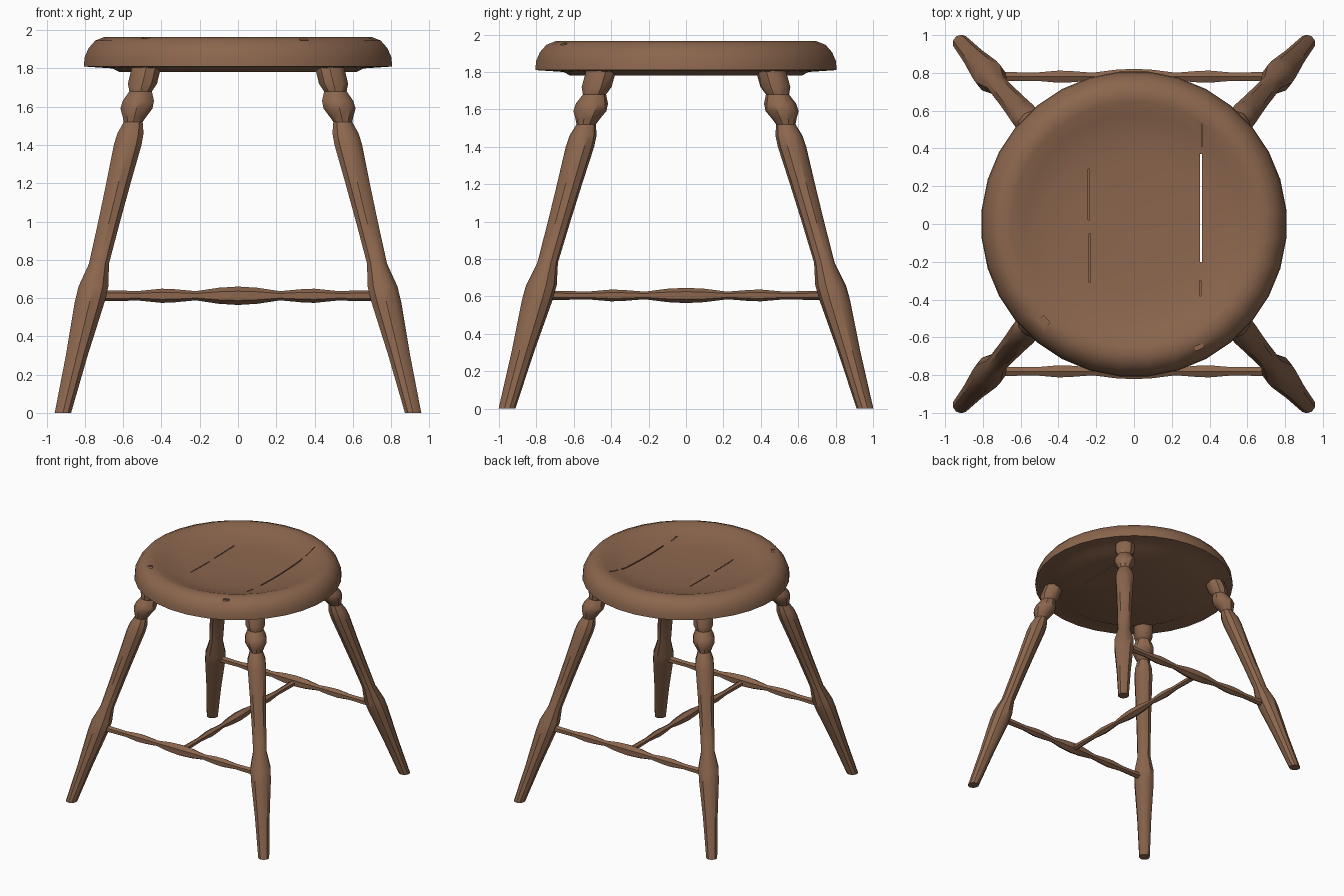
import bpy, bmesh
from math import cos, sin, pi, radians
from mathutils import Vector

old = bpy.data.objects.get("Cube")
if old:
    bpy.data.objects.remove(old, do_unlink=True)

wood = bpy.data.materials.new("brown wood")
wood.use_nodes = True
wood.diffuse_color = (0.26, 0.133, 0.075, 1)
wood.node_tree.nodes["Principled BSDF"].inputs["Base Color"].default_value = wood.diffuse_color


def finish(name, bm, angle=35):
    bmesh.ops.recalc_face_normals(bm, faces=bm.faces)
    mesh = bpy.data.meshes.new(name)
    bm.to_mesh(mesh)
    bm.free()
    mesh.materials.append(wood)
    obj = bpy.data.objects.new(name, mesh)
    bpy.context.collection.objects.link(obj)
    smooth(obj, angle)
    return obj


def smooth(obj, angle):
    bpy.ops.object.select_all(action="DESELECT")
    obj.select_set(True)
    bpy.context.view_layer.objects.active = obj
    bpy.ops.object.shade_smooth_by_angle(angle=radians(angle))


def turned(name, rings, u, v, sides, angle=35):
    """Skin a row of (centre, radius) rings lying in the plane of u and v."""
    bm = bmesh.new()
    loops = []
    for centre, radius in rings:
        loop = []
        for i in range(sides):
            a = 2 * pi * (i + 0.5) / sides
            loop.append(bm.verts.new(Vector(centre) + radius * (cos(a) * u + sin(a) * v)))
        loops.append(loop)
    for low, high in zip(loops, loops[1:]):
        for i in range(sides):
            j = (i + 1) % sides
            bm.faces.new((low[i], low[j], high[j], high[i]))
    bm.faces.new(loops[0])
    bm.faces.new(loops[-1])
    return finish(name, bm, angle)


X, Y, Z = Vector((1, 0, 0)), Vector((0, 1, 0)), Vector((0, 0, 1))

# Dished round seat
seat_profile = [(0.05, 1.78), (0.62, 1.78), (0.66, 1.8), (0.81, 1.81), (0.805, 1.86),
                (0.785, 1.905), (0.75, 1.945), (0.70, 1.965), (0.65, 1.96),
                (0.58, 1.935), (0.48, 1.91), (0.35, 1.898), (0.05, 1.89)]
seat = turned("seat", [((0, 0, z), r) for r, z in seat_profile], X, Y, 32, 40)


# Cracks and nicks carved out of the seat
def carve(centre, size, turn=0):
    bpy.ops.mesh.primitive_cube_add(size=1, location=centre, rotation=(0, 0, radians(turn)))
    cutter = bpy.context.object
    cutter.name = "seat_cutter"
    cutter.scale = size
    cutter.hide_render = True
    mod = seat.modifiers.new("carve", "BOOLEAN")
    mod.object = cutter
    mod.solver = "EXACT"
    bpy.context.view_layer.objects.active = seat
    bpy.ops.object.modifier_apply(modifier=mod.name)
    bpy.data.objects.remove(cutter, do_unlink=True)


for x, y0, y1 in [(-0.24, 0.02, 0.29), (-0.235, -0.31, -0.05),
                  (0.36, 0.41, 0.53), (0.35, -0.38, -0.3)]:
    carve((x, (y0 + y1) / 2, 1.92), (0.007, y1 - y0, 0.08))
carve((0.355, 0.085, 1.88), (0.01, 0.57, 0.4))
for x, y, z, turn in [(-0.48, -0.52, 1.975, 40), (0.35, -0.665, 1.965, 20)]:
    carve((x, y, z), (0.05, 0.05, 0.04), turn)
smooth(seat, 40)

# Turned legs, splayed towards the corners
leg_profile = [(0, 0.045), (0.3, 0.06), (0.58, 0.082), (0.66, 0.082), (0.78, 0.055),
               (1.0, 0.06), (1.2, 0.067), (1.4, 0.076), (1.46, 0.072), (1.52, 0.052),
               (1.55, 0.066), (1.59, 0.088), (1.63, 0.086), (1.68, 0.062),
               (1.72, 0.08), (1.82, 0.08)]
foot, top = Vector((0.915, 0.957, 0)), Vector((0.475, 0.45, 1.82))
for side, sx in (("left", 1), ("right", -1)):
    for end, sy in (("front", -1), ("back", 1)):
        rings = []
        for z, r in leg_profile:
            c = foot.lerp(top, z / top.z)
            rings.append(((c.x * sx, c.y * sy, z), r))
        turned(f"{end}_{side}_leg", rings, X, Y, 10)

# Beaded stretchers joining the legs
half = [(0, 0.048), (0.1, 0.042), (0.22, 0.024), (0.34, 0.035), (0.4, 0.037),
        (0.52, 0.025), (0.77, 0.03)]
bead = [(-t, r) for t, r in half[:0:-1]] + half
for end, y in (("front", -0.78), ("back", 0.78)):
    turned(f"{end}_stretcher", [((t, y, 0.612), r) for t, r in bead], Y, Z, 6)
turned("middle_stretcher", [((0, t, 0.605), r * 0.85) for t, r in bead], X, Z, 6)
